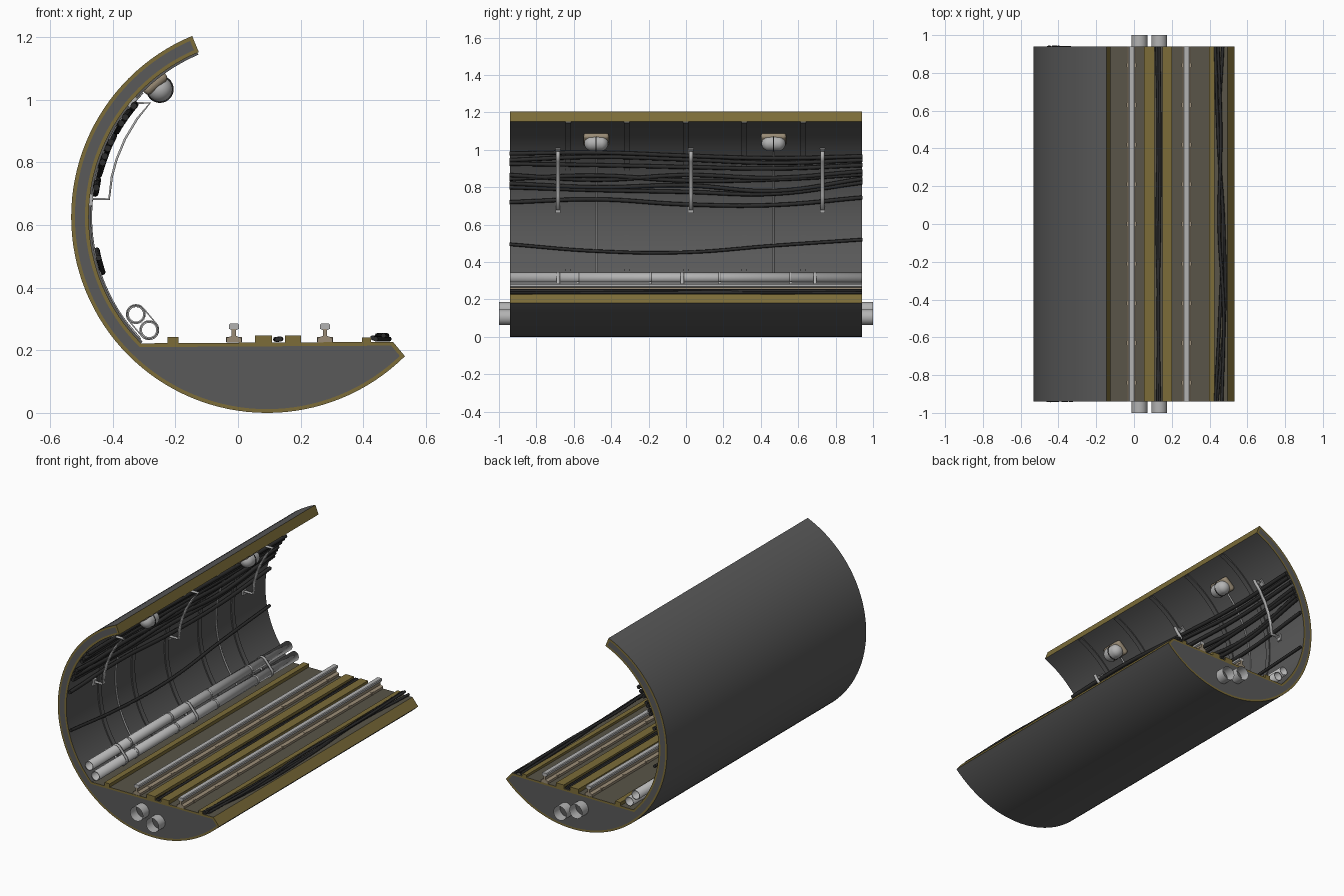
import bpy, bmesh, math
from mathutils import Vector

if "Cube" in bpy.data.objects:
    bpy.data.objects.remove(bpy.data.objects["Cube"])

CX, CZ, R, RI, L = 0.093, 0.626, 0.626, 0.570, 0.94
FLOOR = 0.227


def mat(name, c):
    m = bpy.data.materials.new(name)
    m.diffuse_color = (*c, 1)
    m.use_nodes = True
    m.node_tree.nodes["Principled BSDF"].inputs["Base Color"].default_value = m.diffuse_color
    return m


DARK = mat("dark_grey", (0.10, 0.10, 0.10))
GOLD = mat("ochre", (0.20, 0.15, 0.04))
BROWN = mat("floor_brown", (0.10, 0.09, 0.065))
BLACK = mat("cable_black", (0.025, 0.025, 0.025))
STEEL = mat("steel", (0.45, 0.45, 0.45))
TAN = mat("tan", (0.32, 0.26, 0.18))


def pol(r, deg):
    a = math.radians(deg)
    return (CX + r * math.cos(a), CZ + r * math.sin(a))


def arc(r, a0, a1, n):
    return [pol(r, a0 + (a1 - a0) * i / n) for i in range(n + 1)]


def circle(x, z, r, n=24):
    return [(x + r * math.cos(2 * math.pi * i / n), z + r * math.sin(2 * math.pi * i / n)) for i in range(n)]


def smooth(ob):
    bpy.ops.object.select_all(action='DESELECT')
    ob.select_set(True)
    bpy.context.view_layer.objects.active = ob
    bpy.ops.object.shade_smooth_by_angle(angle=math.radians(35))


def prism(name, prof, y0, y1, m, caps=True, closed=True, thick=0):
    """Extrude an x-z profile along y; thick turns an open skin into a wall."""
    bm = bmesh.new()
    a = [bm.verts.new((x, y0, z)) for x, z in prof]
    b = [bm.verts.new((x, y1, z)) for x, z in prof]
    n = len(prof)
    for i in range(n if closed else n - 1):
        j = (i + 1) % n
        bm.faces.new((a[i], a[j], b[j], b[i]))
    if caps:
        bm.faces.new(a)
        bm.faces.new(b)
    bmesh.ops.recalc_face_normals(bm, faces=bm.faces)
    me = bpy.data.meshes.new(name)
    bm.to_mesh(me)
    bm.free()
    ob = bpy.data.objects.new(name, me)
    bpy.context.collection.objects.link(ob)
    me.materials.append(m)
    smooth(ob)
    if thick:
        s = ob.modifiers.new("wall", 'SOLIDIFY')
        s.thickness, s.offset = thick, 0
    return ob


def box(name, x0, x1, y0, y1, z0, z1, m):
    return prism(name, [(x0, z0), (x1, z0), (x1, z1), (x0, z1)], y0, y1, m)


def cable(name, pts, r, m):
    cu = bpy.data.curves.new(name, 'CURVE')
    cu.dimensions = '3D'
    cu.bevel_depth, cu.bevel_resolution, cu.use_fill_caps = r, 2, True
    cu.resolution_u = 8
    s = cu.splines.new('BEZIER')
    s.bezier_points.add(len(pts) - 1)
    for p, co in zip(s.bezier_points, pts):
        p.co = co
        p.handle_left_type = p.handle_right_type = 'AUTO'
    ob = bpy.data.objects.new(name, cu)
    bpy.context.collection.objects.link(ob)
    cu.materials.append(m)
    return ob


# Tunnel shell with solid floor, ochre rims on the cut faces
TOP, END = 112.5, 314.7
prof = arc(R, TOP, END, 72) + [(0.495, FLOOR)] + arc(RI, 225.1, TOP, 40)
shell = prism("tunnel_shell", prof, -L, L, DARK)
for m in (GOLD, BROWN):
    shell.data.materials.append(m)
bm = bmesh.new()
bm.from_mesh(shell.data)
caps = [f for f in bm.faces if abs(f.normal.y) > 0.9]
rim = bmesh.ops.inset_individual(bm, faces=caps, thickness=0.012, use_even_offset=True)["faces"]
for f in rim:
    f.material_index = 1
for f in bm.faces:
    c, n = f.calc_center_median(), f.normal
    if abs(n.y) > 0.9:
        continue
    radial = Vector((c.x - CX, 0, c.z - CZ)).normalized()
    if n.z > 0.99 and c.z < 0.3:
        f.material_index = 2
    elif abs(n.dot(radial)) < 0.5:
        f.material_index = 1
bm.to_mesh(shell.data)
bm.free()

# Wall ribs
for i in range(5):
    y = -0.63 + 0.314 * i
    prism(f"wall_rib_{i}", arc(RI + 0.004, TOP + 0.5, 225, 36) + arc(RI - 0.007, 225, TOP + 0.5, 36),
          y - 0.015, y + 0.015, DARK)

# Raised floor strips
for i, (x0, x1, z) in enumerate([(-0.225, -0.19, 0.243), (0.054, 0.108, 0.247),
                                 (0.15, 0.202, 0.247), (0.396, 0.425, 0.241)]):
    box(f"floor_strip_{i}", x0, x1, -L, L, FLOOR - 0.005, z, GOLD)

# Rails: tan foot and web, steel head, with clips
for k, x in enumerate((-0.013, 0.278)):
    half = [(0.024, 0.225), (0.024, 0.239), (0.007, 0.246), (0.007, 0.268)]
    prism(f"rail_{k}", [(x + a, b) for a, b in half] + [(x - a, b) for a, b in half[::-1]], -L, L, TAN)
    head = [(0.007, 0.264), (0.016, 0.269), (0.016, 0.281), (0.012, 0.285)]
    prism(f"rail_head_{k}", [(x + a, b) for a, b in head] + [(x - a, b) for a, b in head[::-1]], -L, L, STEEL)
    for j in range(9):
        y = -0.84 + 0.21 * j
        box(f"rail_clip_{k}_{j}", x - 0.026, x + 0.026, y - 0.01, y + 0.01, 0.226, 0.243, TAN)

# Drain pipes running through the base
for i, (x, z) in enumerate([(0.029, 0.144), (0.134, 0.105)]):
    prism(f"drain_pipe_{i}", circle(x, z, 0.042, 32), -1, 1, STEEL, caps=False)

# Wall pipes with collars and shared clamps
P = [(-0.326, 0.315), (-0.284, 0.265)]
for i, (x, z) in enumerate(P):
    prism(f"wall_pipe_{i}", circle(x, z, 0.0255), -L, L, STEEL, caps=False, thick=0.005)
    for y in (-0.577, -0.19, 0.18, 0.56):
        prism(f"pipe_collar_{i}", circle(x, z, 0.029), y - 0.006, y + 0.006, STEEL, caps=False, thick=0.004)
d = math.degrees(math.atan2(P[1][1] - P[0][1], P[1][0] - P[0][0]))
stad = []
for (x, z), s in ((P[0], d + 90), (P[1], d - 90)):
    for i in range(13):
        a = math.radians(s + 15 * i)
        stad.append((x + 0.0305 * math.cos(a), z + 0.0305 * math.sin(a)))
for y in (-0.684, -0.02, 0.69):
    prism("pipe_clamp", stad, y - 0.009, y + 0.009, STEEL, caps=False, thick=0.004)

# Cable brackets: bent strap with two feet
strap = [(-0.325, 0.99), (-0.281, 0.99), (-0.322, 0.94), (-0.361, 0.875), (-0.388, 0.81),
         (-0.403, 0.755), (-0.412, 0.683), (-0.468, 0.683)]
for y in (-0.684, 0.027, 0.73):
    prism("cable_bracket", strap, y - 0.01, y + 0.01, STEEL, caps=False, closed=False, thick=0.007)
    for a in (139.5, 174.5):
        prism("bracket_foot", [pol(RI + 0.003, a - 1.9), pol(RI + 0.003, a + 1.9),
                               pol(RI - 0.01, a + 1.9), pol(RI - 0.01, a - 1.9)], y - 0.014, y + 0.014, STEEL)

# Lamps: base plate, capsule bulb, cage and conduit
LA = 130
for y in (-0.48, 0.468):
    ux, uz = math.cos(math.radians(LA)), math.sin(math.radians(LA))

    def lp(r, t):
        return (CX + r * ux - t * uz, CZ + r * uz + t * ux)
    base = prism("lamp_base", [lp(0.575, -0.045), lp(0.575, 0.045), lp(0.54, 0.045), lp(0.54, -0.045)],
                 y - 0.068, y + 0.068, TAN)
    b = base.modifiers.new("round", 'BEVEL')
    b.width, b.segments = 0.015, 3
    bx, bz = lp(0.533, 0)
    bpy.ops.mesh.primitive_uv_sphere_add(segments=24, ring_count=16, radius=0.041, location=(bx, y, bz),
                                         rotation=(math.pi / 2, 0, 0))
    bulb = bpy.context.object
    bulb.name = "lamp_bulb"
    for v in bulb.data.vertices:
        if abs(v.co.z) > 1e-4:
            v.co.z += math.copysign(0.023, v.co.z)
    bulb.data.materials.append(STEEL)
    smooth(bulb)
    bpy.ops.mesh.primitive_torus_add(major_radius=0.041, minor_radius=0.003, major_segments=28, minor_segments=6,
                                     location=(bx, y, bz), rotation=(math.pi / 2, 0, 0))
    bpy.context.object.name = "lamp_cage"
    bpy.context.object.data.materials.append(BLACK)
    cable("lamp_conduit", [(x, y, z) for x, z in arc(RI - 0.006, 135, 224, 10)], 0.005, STEEL)

# Wall cables: heights along the tunnel, hugging the wall
WAVES = [(.98, .985, .968, .955, .965), (.945, .962, .948, .93, .945), (.925, .918, .908, .90, .918),
         (.865, .84, .865, .85, .885), (.845, .862, .835, .842, .868), (.82, .80, .81, .78, .845),
         (.80, .785, .775, .765, .825), (.72, .735, .708, .705, .745), (.495, .458, .452, .488, .52)]
for i, w in enumerate(WAVES):
    r = RI - 0.016
    pts = [(CX - math.sqrt(r * r - (z - CZ) ** 2), -0.943 + 0.4715 * j, z) for j, z in enumerate(w)]
    cable(f"wall_cable_{i}", pts, 0.011 if i < 8 else 0.009, BLACK)

# Floor cables
for i, (xs, z) in enumerate([((.125, .13, .122, .128, .12), .235), ((.135, .128, .135, .137, .132), .236),
                             ((.43, .455, .47, .445, .43), .24), ((.465, .475, .45, .46, .445), .247),
                             ((.44, .48, .475, .45, .47), .236)]):
    cable(f"floor_cable_{i}", [(x, -0.94 + 0.47 * j, z) for j, x in enumerate(xs)], 0.008, BLACK)
